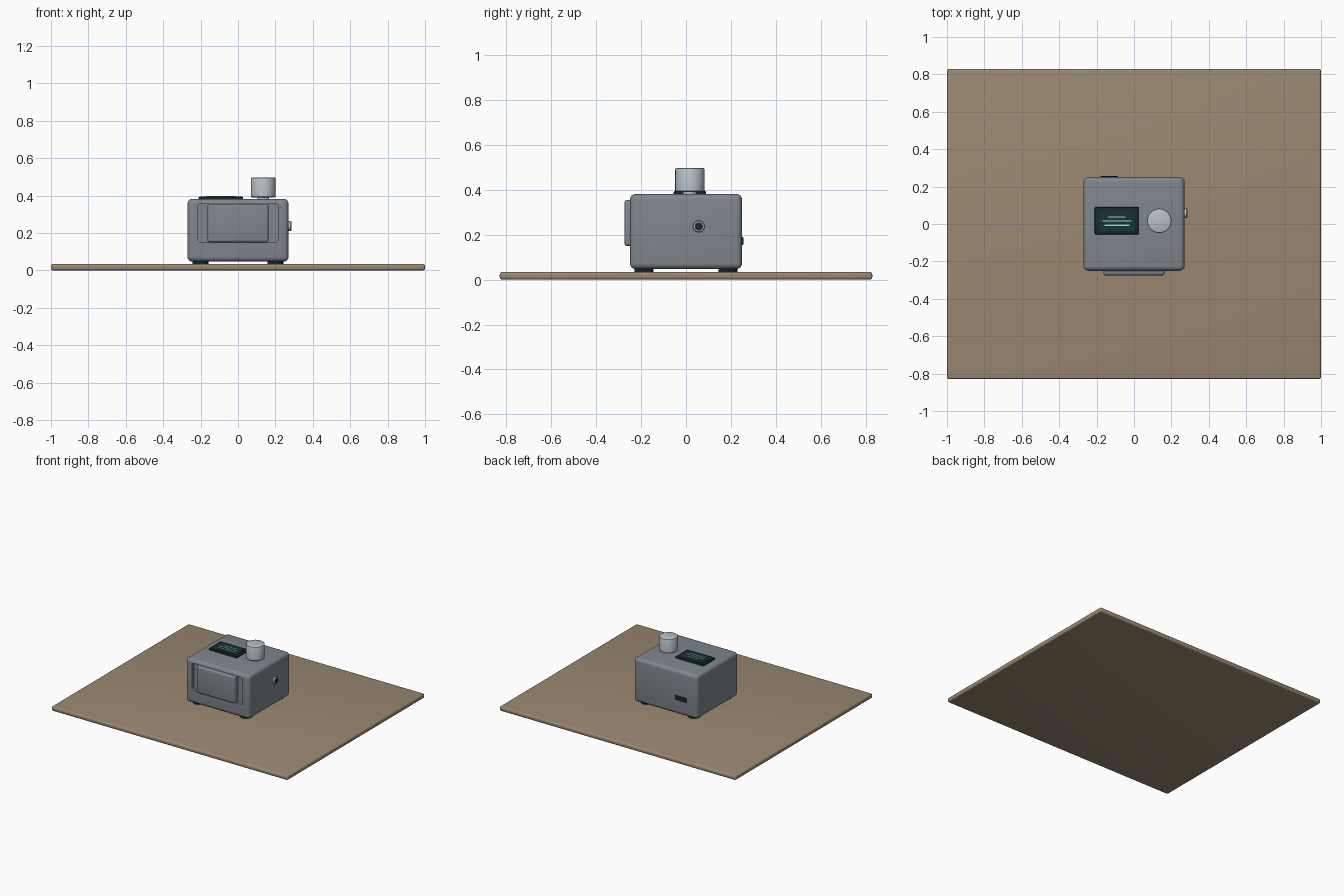
import bpy, bmesh, math
from mathutils import Matrix

if "Cube" in bpy.data.objects:
    bpy.data.objects.remove(bpy.data.objects["Cube"])


def material(name, rgb):
    m = bpy.data.materials.new(name)
    m.diffuse_color = (*rgb, 1)
    m.use_nodes = True
    m.node_tree.nodes["Principled BSDF"].inputs["Base Color"].default_value = m.diffuse_color
    return m


TAN = material("tan board", (0.33, 0.25, 0.165))
GREY = material("blue grey", (0.21, 0.24, 0.27))
PALE = material("pale metal", (0.47, 0.53, 0.57))
DARK = material("dark casing", (0.009, 0.02, 0.022))
GLASS = material("dark teal glass", (0.007, 0.035, 0.035))
LINE = material("display line", (0.5, 0.65, 0.62))


def finish(name, bm, mat):
    mesh = bpy.data.meshes.new(name)
    bm.to_mesh(mesh)
    bm.free()
    ob = bpy.data.objects.new(name, mesh)
    bpy.context.collection.objects.link(ob)
    mesh.materials.append(mat)
    bpy.ops.object.select_all(action='DESELECT')
    bpy.context.view_layer.objects.active = ob
    ob.select_set(True)
    bpy.ops.object.shade_smooth_by_angle(angle=math.radians(35))
    return ob


def box(name, lo, hi, mat, bevel=0, segs=4, axis=None):
    """Box between two corners; axis limits the bevel to edges along it."""
    bm = bmesh.new()
    bmesh.ops.create_cube(bm, size=1)
    for v in bm.verts:
        v.co = [(a + b) / 2 + c * (b - a) for a, b, c in zip(lo, hi, v.co)]
    if bevel:
        edges = [e for e in bm.edges if axis is None or
                 abs(e.verts[0].co[axis] - e.verts[1].co[axis]) > 1e-5]
        bmesh.ops.bevel(bm, geom=edges, offset=bevel, segments=segs,
                        profile=0.5, affect='EDGES')
    return finish(name, bm, mat)


def lathe(name, profile, centre, mat, along_x=False, n=48):
    """Revolve (radius, height) points round z, or round x."""
    bm = bmesh.new()
    rings = [[bm.verts.new((r * math.cos(2 * math.pi * i / n),
                            r * math.sin(2 * math.pi * i / n), h))
              for i in range(n)] for r, h in profile]
    for a, b in zip(rings, rings[1:]):
        for i in range(n):
            j = (i + 1) % n
            bm.faces.new((a[i], a[j], b[j], b[i]))
    bm.faces.new(rings[0][::-1])
    bm.faces.new(rings[-1])
    if along_x:
        bm.transform(Matrix.Rotation(math.pi / 2, 4, 'Y'))
    bm.transform(Matrix.Translation(centre))
    return finish(name, bm, mat)


# Base board
box("board", (-1, -0.83, 0), (1, 0.83, 0.035), TAN, 0.012)

# Rounded casing with a shallow recess in its front
casing = box("casing", (-0.27, -0.25, 0.047), (0.27, 0.25, 0.382), GREY, 0.026, 5)
cutter = box("recess_cutter", (-0.215, -0.3, 0.15), (0.215, -0.228, 0.356),
             GREY, 0.014, 4, axis=1)
mod = casing.modifiers.new("recess", 'BOOLEAN')
mod.object = cutter
mod.operation = 'DIFFERENCE'
mod.solver = 'EXACT'
bpy.context.view_layer.objects.active = casing
bpy.ops.object.modifier_apply(modifier=mod.name)
bpy.data.objects.remove(cutter, do_unlink=True)
casing.select_set(True)
bpy.ops.object.shade_smooth_by_angle(angle=math.radians(35))

# Raised front door sitting in the recess
box("front_door", (-0.163, -0.275, 0.15), (0.163, -0.22, 0.356), GREY, 0.014)

# Feet
for sx in (-1, 1):
    for sy in (-1, 1):
        lathe("foot", [(0.042, 0.034), (0.042, 0.06)],
              (0.2 * sx, 0.187 * sy, 0), DARK, n=32)

# Display with glass and lines
box("display_bezel", (-0.21, -0.055, 0.375), (0.028, 0.09, 0.394), DARK, 0.004, 2)
box("display_glass", (-0.188, -0.037, 0.39), (0.006, 0.072, 0.396), GLASS)
for x0, x1, y in ((-0.138, -0.045, 0.038), (-0.168, -0.014, 0.016), (-0.158, -0.024, -0.007)):
    box("display_line", (x0, y - 0.003, 0.395), (x1, y + 0.003, 0.398), LINE)

# Knob and its shaft
lathe("knob_shaft", [(0.03, 0.375), (0.03, 0.4)], (0.135, 0.017, 0), PALE, n=32)
lathe("knob", [(0.06, 0.39), (0.065, 0.394), (0.065, 0.491), (0.063, 0.495), (0.059, 0.497)],
      (0.135, 0.017, 0), PALE)

# Side jack: metal collar with a dark socket
lathe("jack_collar", [(0.026, 0), (0.026, 0.019), (0.023, 0.023)],
      (0.262, 0.057, 0.237), PALE, True, 32)
lathe("jack_socket", [(0.018, 0), (0.018, 0.004)],
      (0.2825, 0.057, 0.237), DARK, True, 32)

# Rear port
box("rear_port", (-0.18, 0.24, 0.155), (-0.085, 0.256, 0.19), DARK, 0.004, 2)
